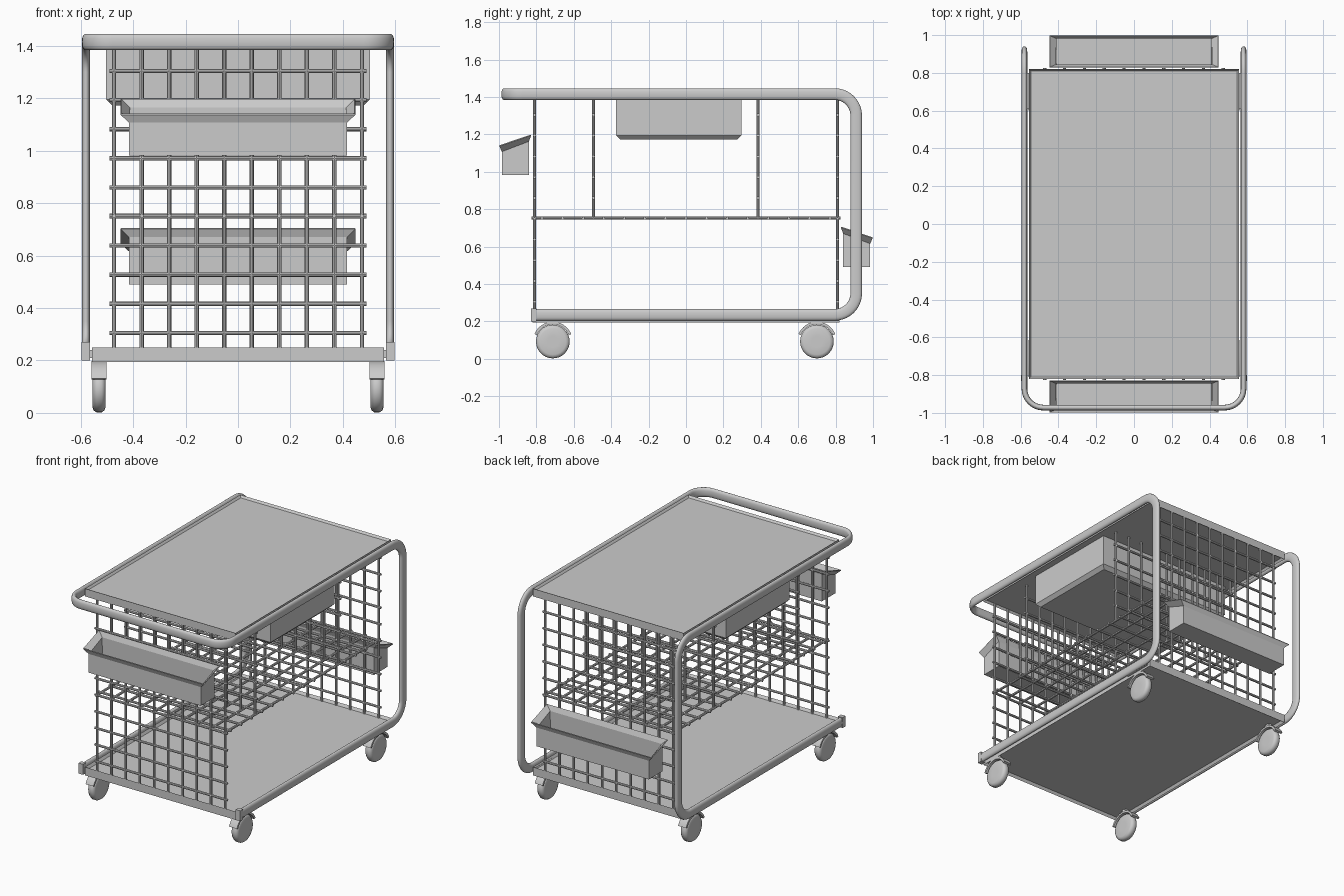
import bpy, bmesh, math
from mathutils import Vector, Matrix

cube = bpy.data.objects.get("Cube")
if cube:
    bpy.data.objects.remove(cube, do_unlink=True)

# One painted-metal grey for the whole trolley
grey = bpy.data.materials.new("light_grey")
grey.use_nodes = True
colour = (0.6, 0.6, 0.6, 1)
grey.diffuse_color = colour
grey.node_tree.nodes["Principled BSDF"].inputs["Base Color"].default_value = colour


def finish(bm, name, smooth=False):
    bmesh.ops.recalc_face_normals(bm, faces=bm.faces)
    mesh = bpy.data.meshes.new(name)
    bm.to_mesh(mesh)
    bm.free()
    mesh.materials.append(grey)
    obj = bpy.data.objects.new(name, mesh)
    bpy.context.collection.objects.link(obj)
    if smooth:
        bpy.ops.object.select_all(action="DESELECT")
        obj.select_set(True)
        bpy.context.view_layer.objects.active = obj
        bpy.ops.object.shade_smooth_by_angle(angle=math.radians(40))
    return obj


def add_box(bm, lo, hi):
    lo, hi = Vector(lo), Vector(hi)
    size = Matrix.Diagonal((*(hi - lo), 1))
    return bmesh.ops.create_cube(bm, size=1, matrix=Matrix.Translation((lo + hi) / 2) @ size)


def add_wire(bm, a, b, radius=0.008):
    a, b = Vector(a), Vector(b)
    turn = (b - a).to_track_quat("Z", "Y").to_matrix().to_4x4()
    bmesh.ops.create_cone(bm, cap_ends=True, segments=8, radius1=radius, radius2=radius,
                          depth=(b - a).length, matrix=Matrix.Translation((a + b) / 2) @ turn)


def loft(bm, rings, closed=False):
    rings = [[bm.verts.new(p) for p in ring] for ring in rings]
    n = len(rings[0])
    pairs = list(zip(rings, rings[1:])) + ([(rings[-1], rings[0])] if closed else [])
    for r, s in pairs:
        for i in range(n):
            j = (i + 1) % n
            bm.faces.new((r[i], r[j], s[j], s[i]))
    return rings


# Trays: slabs with a recessed floor and a recessed underside
def tray(name, z0, z1, depth):
    bm = bmesh.new()
    add_box(bm, (-0.557, -0.82, z0), (0.557, 0.82, z1))
    for face in [f for f in bm.faces if abs(f.normal.z) > 0.9]:
        side = face.normal.z
        bmesh.ops.inset_region(bm, faces=[face], thickness=0.015)
        bmesh.ops.translate(bm, verts=face.verts, vec=(0, 0, -depth * side))
    finish(bm, name)


tray("top_tray", 1.39, 1.442, 0.014)
tray("bottom_tray", 0.195, 0.25, 0.018)

# Frame: one flattened tube swept along both sides and around the front handle
X, BACK, FRONT, LOW, HIGH = 0.58, 0.91, -0.972, 0.235, 1.415
half = []


def arc(centre, u, v, radius, thin_follows):
    steps = 10
    for i in range(steps + 1):
        t = math.pi / 2 * i / steps
        out = Vector(u) * math.cos(t) + Vector(v) * math.sin(t)
        half.append((Vector(centre) + out * radius, out if thin_follows else Vector((1, 0, 0)),
                     Vector((0, 0, 1)) if thin_follows else out))


R, H = 0.115, 0.1
half.append((Vector((X, -0.82, LOW)), Vector((1, 0, 0)), Vector((0, 0, -1))))
arc((X, BACK - R, LOW + R), (0, 0, -1), (0, 1, 0), R, False)
arc((X, BACK - R, HIGH - R), (0, 1, 0), (0, 0, 1), R, False)
arc((X - H, FRONT + H, HIGH), (1, 0, 0), (0, -1, 0), H, True)


def flip(v):
    return Vector((-v.x, v.y, v.z))


path = half + [(flip(p), flip(a), b) for p, a, b in reversed(half)]
rings = []
for p, thin, wide in path:
    ring = []
    for k in range(20):
        t = 2 * math.pi * k / 20
        c, s = math.cos(t), math.sin(t)
        ring.append(p + thin * 0.015 * c + wide * 0.031 * math.copysign(abs(s) ** 0.7, s))
    rings.append(ring)
bm = bmesh.new()
ends = loft(bm, rings)
bm.faces.new(ends[0])
bm.faces.new(ends[-1])
finish(bm, "frame_tube", True)

# Tube end caps and the spacers that hold the trays to the frame
bm = bmesh.new()
for s in (-1, 1):
    xs = sorted((s * 0.564, s * 0.597))
    add_box(bm, (xs[0], -0.83, 0.2), (xs[1], -0.8, 0.27))
    xs = sorted((s * 0.55, s * 0.572))
    for z in (0.21, 1.4):
        add_box(bm, (xs[0], 0.61, z), (xs[1], 0.8, z + 0.03))
finish(bm, "frame_brackets")

# Wire panels: uprights across the width tied by evenly spaced crossbars
columns = [-0.4725 + 0.105 * i for i in range(10)]
levels = [0.305 + 0.111 * i for i in range(10)]


def wire_panel(name, y, bottom):
    bm = bmesh.new()
    for x in columns:
        add_wire(bm, (x, y, bottom), (x, y, 1.4))
    for z in levels:
        if z > bottom:
            add_wire(bm, (-0.49, y, z), (0.49, y, z))
    finish(bm, name, True)


wire_panel("front_wire_panel", -0.81, 0.23)
wire_panel("back_wire_panel", 0.81, 0.23)
wire_panel("front_divider", -0.495, 0.75)
wire_panel("back_divider", 0.385, 0.75)

bm = bmesh.new()
for x in columns:
    add_wire(bm, (x, -0.825, 0.752), (x, 0.825, 0.752))
for i in range(15):
    y = -0.77 + 0.11 * i
    add_wire(bm, (-0.49, y, 0.752), (0.49, y, 0.752))
finish(bm, "wire_shelf", True)

# Drawer hung under the top, with a chamfered base
bm = bmesh.new()


def rectangle(x, y0, y1, z0, z1):
    return [(-x, y0, z0), (x, y0, z0), (x, y1, z1), (-x, y1, z1)]


ends = loft(bm, [rectangle(0.48, -0.35, 0.275, 1.172, 1.172),
                 rectangle(0.503, -0.373, 0.298, 1.195, 1.195),
                 rectangle(0.503, -0.373, 0.298, 1.4, 1.4)])
bm.faces.new(ends[0])
bm.faces.new(ends[-1])
finish(bm, "drawer")


# Hanging bins: open boxes with a sloping flared rim
def bin_box(name, side, z):
    bm = bmesh.new()
    loops = loft(bm, [rectangle(0.415, -0.985, -0.84, z, z),
                      rectangle(0.415, -0.985, -0.84, z + 0.125, z + 0.18),
                      rectangle(0.448, -0.998, -0.828, z + 0.155, z + 0.212)])
    bm.faces.new(loops[0])
    bmesh.ops.scale(bm, vec=(1, side, 1), verts=bm.verts)
    obj = finish(bm, name)
    shell = obj.modifiers.new("thickness", "SOLIDIFY")
    shell.thickness = 0.006
    shell.offset = -1


bin_box("front_bin", 1, 0.982)
bin_box("back_bin", -1, 0.49)


# Casters: rounded wheel beneath a curved hood
def caster(name, x, y):
    bm = bmesh.new()
    profile = [(-0.025, 0.03), (-0.025, 0.07), (-0.021, 0.082), (-0.01, 0.09),
               (0.01, 0.09), (0.021, 0.082), (0.025, 0.07), (0.025, 0.03)]
    rings = []
    for dx, r in profile:
        rings.append([(x + dx, y + r * math.cos(t), 0.092 + r * math.sin(t))
                      for t in [2 * math.pi * k / 32 for k in range(32)]])
    ends = loft(bm, rings)
    bm.faces.new(ends[0])
    bm.faces.new(ends[-1])
    finish(bm, name + "_wheel", True)

    bm = bmesh.new()
    rings = []
    for k in range(17):
        t = math.radians(22 + 136 * k / 16)
        rings.append([(x + dx, y + r * math.cos(t), 0.092 + r * math.sin(t))
                      for dx, r in ((-0.029, 0.092), (0.029, 0.092), (0.029, 0.106), (-0.029, 0.106))])
    ends = loft(bm, rings)
    bm.faces.new(ends[0])
    bm.faces.new(ends[-1])
    add_wire(bm, (x, y, 0.185), (x, y, 0.215), 0.026)
    finish(bm, name + "_hood", True)


for side, x in (("left", 0.53), ("right", -0.53)):
    caster("front_" + side, x, -0.712)
    caster("back_" + side, x, 0.7)
